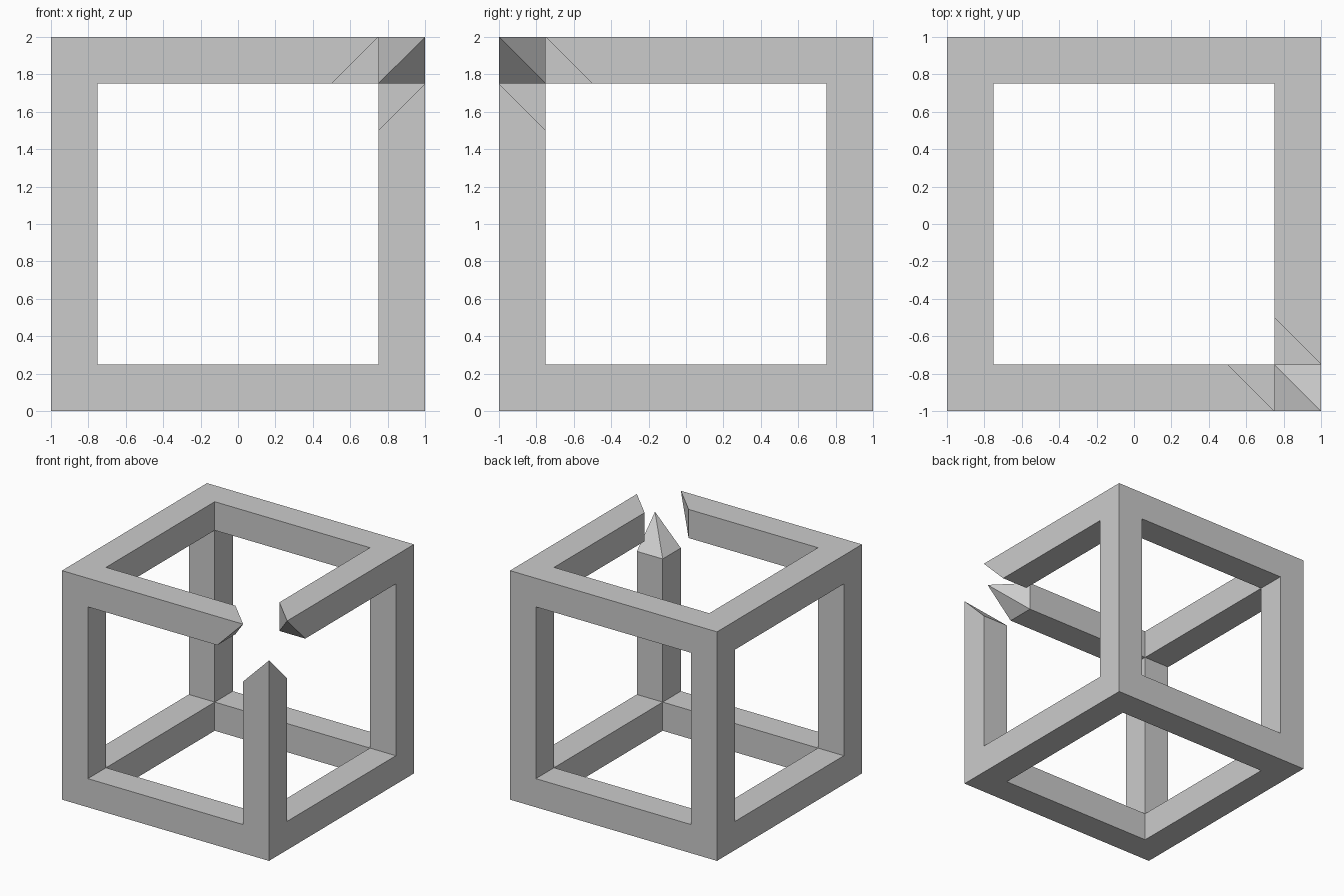
import bpy, bmesh
from itertools import product
from mathutils import Vector

if "Cube" in bpy.data.objects:
    bpy.data.objects.remove(bpy.data.objects["Cube"])

T = 0.25                                  # bar thickness
GRID = [-1, -1 + T, 1 - T, 1]             # grid lines along each axis
GAP = (2, 0, 2)                           # missing corner cell (front, right, top)
TIP = Vector((1, -1, 2))                  # where that corner would be


def solid(c):
    """Edge bars and corner blocks of the frame, minus the missing corner."""
    return all(0 <= i <= 2 for i in c) and c.count(1) <= 1 and c != GAP


def arm_axis(c):
    """Axis of a bar that touches the missing corner, else None."""
    diff = [d for d in range(3) if c[d] != GAP[d]]
    return diff[0] if len(diff) == 1 and c[diff[0]] == 1 else None


def position(c, n):
    """Grid point n as used by cell c; the three open bar ends are mitred."""
    p = Vector([GRID[i] for i in n]) + Vector((0, 0, 1))
    d = arm_axis(c)
    if d is not None:
        high = GAP[d] == 2
        if n[d] == (2 if high else 1):
            if any(abs(p[e] - TIP[e]) > 0.01 for e in range(3) if e != d):
                p[d] += -T if high else T
    return p


bm = bmesh.new()
verts = {}


def vert(p):
    key = tuple(round(v, 3) for v in p)
    if key not in verts:
        verts[key] = bm.verts.new(p)
    return verts[key]


# Outer skin of all solid cells
for c in product(range(3), repeat=3):
    if not solid(c):
        continue
    for d, side in product(range(3), (0, 1)):
        nb = list(c)
        nb[d] += 1 if side else -1
        nb = tuple(nb)
        if solid(nb):
            continue
        u, v = [e for e in range(3) if e != d]
        pts = []
        for su, sv in ((0, 0), (1, 0), (1, 1), (0, 1)):
            n = list(c)
            n[d] += side
            n[u] += su
            n[v] += sv
            pts.append(position(c, n))
        if nb == GAP:
            # Pointed end: two triangles meeting on the diagonal from the tip
            s = min(range(4), key=lambda i: (pts[i] - TIP).length)
            q = [vert(p) for p in pts[s:] + pts[:s]]
            bm.faces.new((q[0], q[1], q[2]))
            bm.faces.new((q[0], q[2], q[3]))
        else:
            bm.faces.new([vert(p) for p in pts])

bmesh.ops.recalc_face_normals(bm, faces=bm.faces[:])
mesh = bpy.data.meshes.new("open_cube_frame")
bm.to_mesh(mesh)
bm.free()
obj = bpy.data.objects.new("open_cube_frame", mesh)
bpy.context.collection.objects.link(obj)
